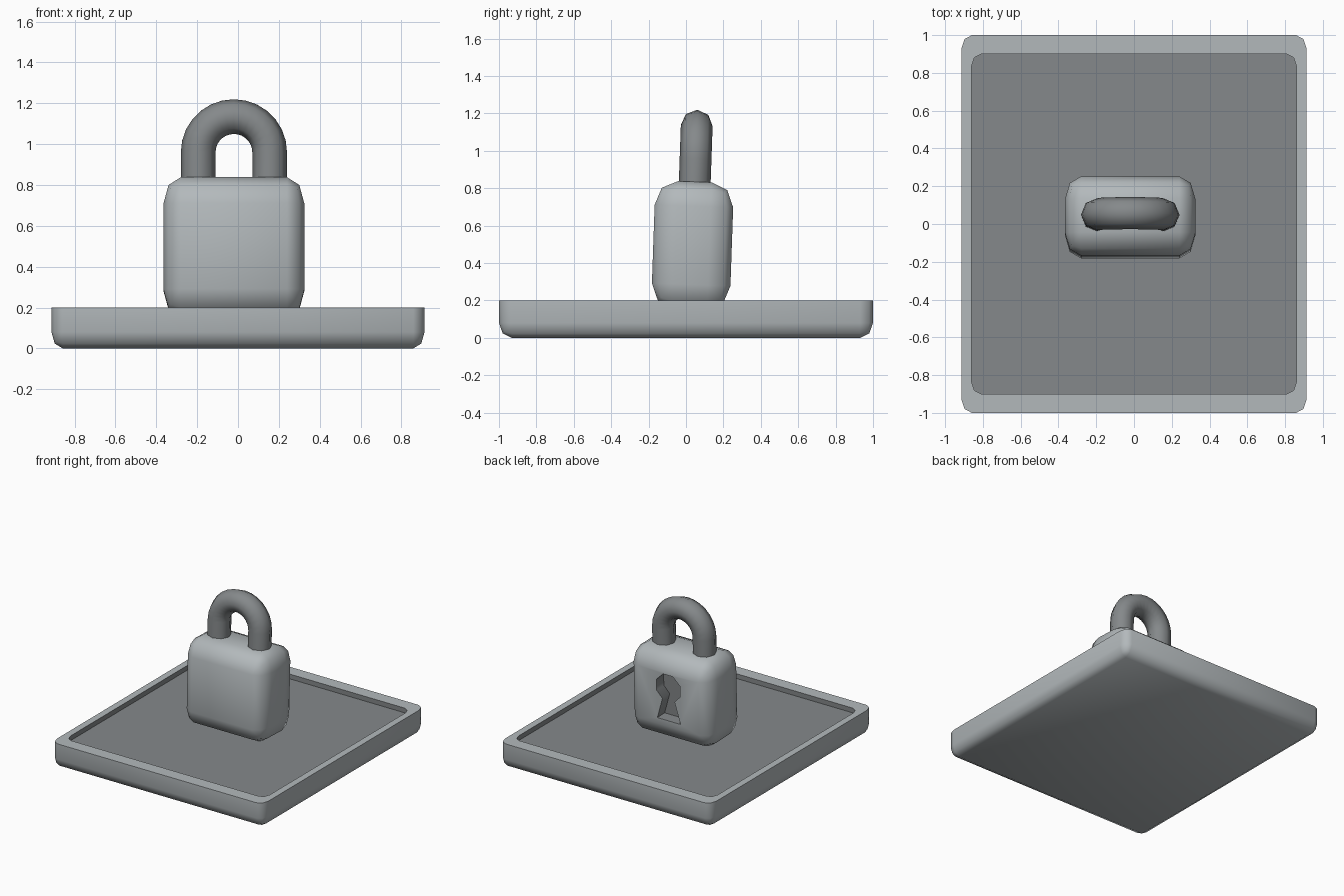
import bpy, bmesh, math
from mathutils import Vector, Matrix

if "Cube" in bpy.data.objects:
    bpy.data.objects.remove(bpy.data.objects["Cube"])


def material(name, rgb):
    m = bpy.data.materials.new(name)
    m.diffuse_color = (*rgb, 1)
    m.use_nodes = True
    m.node_tree.nodes["Principled BSDF"].inputs["Base Color"].default_value = m.diffuse_color
    return m


LIGHT = material("light grey", (0.45, 0.485, 0.50))
DARK = material("dark grey", (0.235, 0.25, 0.257))


def make_object(name, bm, mats):
    bmesh.ops.recalc_face_normals(bm, faces=bm.faces[:])
    mesh = bpy.data.meshes.new(name)
    bm.to_mesh(mesh)
    bm.free()
    for m in mats:
        mesh.materials.append(m)
    ob = bpy.data.objects.new(name, mesh)
    bpy.context.collection.objects.link(ob)
    return ob


def smooth(ob, degrees=60):
    bpy.ops.object.select_all(action='DESELECT')
    ob.select_set(True)
    bpy.context.view_layer.objects.active = ob
    bpy.ops.object.shade_smooth_by_angle(angle=math.radians(degrees))


def rounded_box(half, radius):
    """Box with two-step rounded edges, a separate radius along each axis."""
    bm = bmesh.new()
    bmesh.ops.create_cube(bm, size=4)
    bmesh.ops.bevel(bm, geom=bm.edges[:], offset=1, segments=2, profile=0.5,
                    affect='EDGES')
    for v in bm.verts:
        v.co = Vector([math.copysign(h - r * (2 - abs(c)), c)
                       for c, h, r in zip(v.co, half, radius)])
    return bm


# Tray: rounded underneath, flat rim, shallow dark recess
bm = rounded_box((0.913, 1.0, 0.3), (0.055, 0.07, 0.08))
bmesh.ops.translate(bm, vec=(0, 0, 0.3), verts=bm.verts[:])
cut = bmesh.ops.bisect_plane(bm, geom=bm.verts[:] + bm.edges[:] + bm.faces[:],
                             plane_co=(0, 0, 0.2), plane_no=(0, 0, 1),
                             clear_outer=True)
rim = [e for e in cut["geom_cut"] if isinstance(e, bmesh.types.BMEdge)]
top = bmesh.ops.contextual_create(bm, geom=rim)["faces"][0]
top = bmesh.ops.extrude_discrete_faces(bm, faces=[top])["faces"][0]
for v in top.verts:
    v.co.x *= 0.86 / 0.913
    v.co.y *= 0.90
floor = bmesh.ops.extrude_discrete_faces(bm, faces=[top])["faces"][0]
for v in floor.verts:
    v.co.z -= 0.037
for e in floor.edges:
    for f in e.link_faces:
        f.material_index = 1
smooth(make_object("tray", bm, [LIGHT, DARK]))

# The padlock leans back very slightly
LEAN = (Matrix.Translation((-0.02, 0.035, 0.495))
        @ Matrix.Rotation(math.radians(-2), 4, 'X'))

# Padlock body with a keyhole cut in its back
body = make_object("padlock_body",
                   rounded_box((0.345, 0.21, 0.34), (0.085, 0.12, 0.13)),
                   [LIGHT, DARK])
profile = [(0.11 * math.cos(math.radians(a)), 0.095 + 0.11 * math.sin(math.radians(a)))
           for a in [-22.5 + 45 * k for k in range(6)]]
profile += [(-0.105, 0.053), (-0.052, 0.0), (-0.1, -0.165), (0.1, -0.165), (0.052, 0.0)]
profile = profile[:5] + [(-0.102, 0.053)] + profile[7:]
bm = bmesh.new()
back = bm.faces.new([bm.verts.new((x, 0.12, z)) for x, z in profile])
ext = bmesh.ops.extrude_face_region(bm, geom=[back], use_keep_orig=True)["geom"]
bmesh.ops.translate(bm, vec=(0, 0.2, 0),
                    verts=[g for g in ext if isinstance(g, bmesh.types.BMVert)])
for f in bm.faces:
    f.material_index = 1
cutter = make_object("keyhole_cutter", bm, [LIGHT, DARK])
cutter.hide_render = True
mod = body.modifiers.new("keyhole", 'BOOLEAN')
mod.operation = 'DIFFERENCE'
mod.solver = 'EXACT'
mod.object = cutter
dg = bpy.context.evaluated_depsgraph_get()
body.data = bpy.data.meshes.new_from_object(body.evaluated_get(dg))
body.modifiers.clear()
bpy.data.objects.remove(cutter)
smooth(body)
body.matrix_world = LEAN

# Shackle: eight-sided tube along an arch
R, r, z0, n = 0.175, 0.085, 0.465, 14
path = [((R, 0.28), 0.0)]
for i in range(n + 1):
    a = math.pi * i / n
    path.append(((R * math.cos(a), z0 + R * math.sin(a)), a))
path.append(((-R, 0.28), math.pi))
bm = bmesh.new()
rings = []
for (x, z), a in path:
    ring = []
    for k in range(8):
        t = math.tau * k / 8
        out = r * math.cos(t)
        ring.append(bm.verts.new((x + out * math.cos(a), r * math.sin(t),
                                  z + out * math.sin(a))))
    rings.append(ring)
for p, q in zip(rings, rings[1:]):
    for k in range(8):
        bm.faces.new((p[k], p[(k + 1) % 8], q[(k + 1) % 8], q[k]))
bm.faces.new(rings[0])
bm.faces.new(rings[-1])
shackle = make_object("shackle", bm, [DARK])
smooth(shackle)
shackle.matrix_world = LEAN
